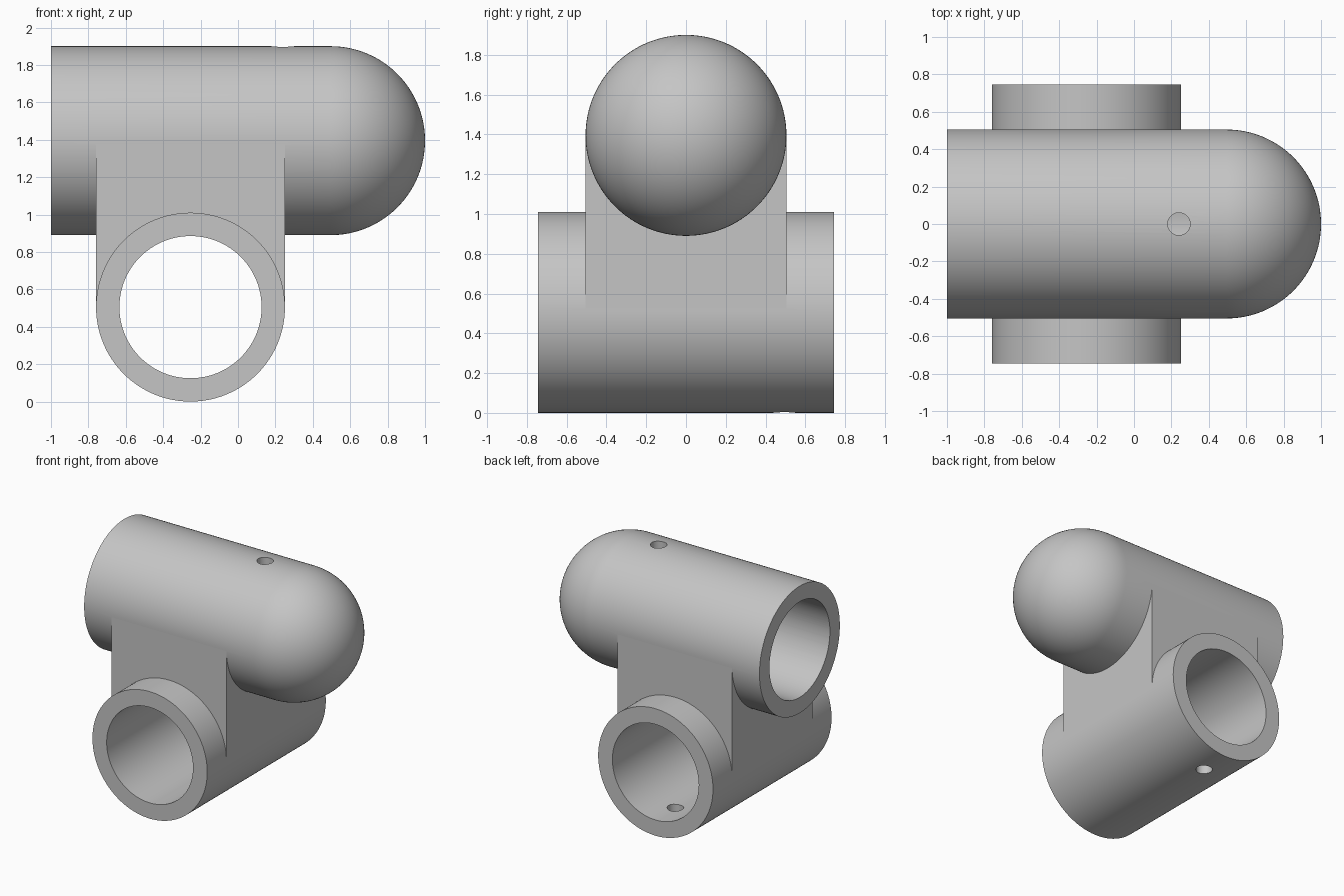
import bpy, bmesh
from math import pi, sin, cos
from mathutils import Matrix

cube = bpy.data.objects.get("Cube")
if cube:
    bpy.data.objects.remove(cube, do_unlink=True)

R, BORE, PIN = 0.505, 0.38, 0.06      # outer, bore and pin hole radii
TOP_Z = 1.395                         # axis height of the closed tube
LOW_X, LOW_Z = -0.254, 0.505          # axis of the open tube
DOME_X, HALF = 0.495, 0.745           # dome centre, half length of open tube
SEG = 128

grey = bpy.data.materials.new("light grey")
grey.use_nodes = True
colour = (0.56, 0.56, 0.56, 1)
grey.diffuse_color = colour
grey.node_tree.nodes["Principled BSDF"].inputs["Base Color"].default_value = colour


def make(name, bm):
    bmesh.ops.recalc_face_normals(bm, faces=bm.faces)
    mesh = bpy.data.meshes.new(name)
    bm.to_mesh(mesh)
    bm.free()
    ob = bpy.data.objects.new(name, mesh)
    bpy.context.collection.objects.link(ob)
    mesh.materials.append(grey)
    return ob


def rod(name, radius, length, axis, centre, seg=SEG):
    turn = {"x": Matrix.Rotation(pi / 2, 4, "Y"),
            "y": Matrix.Rotation(pi / 2, 4, "X"),
            "z": Matrix()}[axis]
    bm = bmesh.new()
    bmesh.ops.create_cone(bm, cap_ends=True, segments=seg, radius1=radius,
                          radius2=radius, depth=length,
                          matrix=Matrix.Translation(centre) @ turn)
    return make(name, bm)


def domed_rod(name):
    # Half profile spun about the x axis
    steps = 32
    profile = [(-1, 0), (-1, R)]
    profile += [(DOME_X + R * sin(pi / 2 * i / steps), R * cos(pi / 2 * i / steps))
                for i in range(steps)] + [(DOME_X + R, 0)]
    bm = bmesh.new()
    verts = [bm.verts.new((x, 0, r)) for x, r in profile]
    edges = [bm.edges.new(pair) for pair in zip(verts, verts[1:])]
    bmesh.ops.spin(bm, geom=verts + edges, cent=(0, 0, 0), axis=(1, 0, 0),
                   angle=2 * pi, steps=SEG, use_merge=True)
    bmesh.ops.remove_doubles(bm, verts=bm.verts, dist=0.0001)
    bmesh.ops.translate(bm, verts=bm.verts, vec=(0, 0, TOP_Z))
    return make(name, bm)


def block(name):
    # A hair narrower than the tubes, so the faces meet cleanly
    side = 2 * R - 0.001
    bm = bmesh.new()
    bmesh.ops.create_cube(bm, size=1)
    bmesh.ops.scale(bm, verts=bm.verts, vec=(side, side, TOP_Z - LOW_Z))
    bmesh.ops.translate(bm, verts=bm.verts, vec=(LOW_X, 0, (TOP_Z + LOW_Z) / 2))
    return make(name, bm)


def combine(target, tool, operation):
    mod = target.modifiers.new(operation.lower(), "BOOLEAN")
    mod.object, mod.operation, mod.solver = tool, operation, "EXACT"
    bpy.context.view_layer.update()
    graph = bpy.context.evaluated_depsgraph_get()
    result = bpy.data.meshes.new_from_object(target.evaluated_get(graph))
    target.modifiers.clear()
    target.data = result
    bpy.data.objects.remove(tool, do_unlink=True)


# Solid body
body = domed_rod("crossed_tube_connector")
combine(body, block("joining_block"), "UNION")
combine(body, rod("open_tube", R, 2 * HALF, "y", (LOW_X, 0, LOW_Z)), "UNION")

# Blind bore, through bore and the two pin holes
cutters = [
    rod("blind_bore", BORE, 2, "x", (DOME_X - 1, 0, TOP_Z)),
    rod("through_bore", BORE, 2, "y", (LOW_X, 0, LOW_Z)),
    rod("top_pin_hole", PIN, 0.4, "z", (0.24, 0, TOP_Z + R), 48),
    rod("bottom_pin_hole", PIN, 0.4, "z", (LOW_X, HALF - 0.25, 0), 48),
]
for cutter in cutters:
    combine(body, cutter, "DIFFERENCE")

# One material, smooth curves, crisp edges and truly flat planes
body.data.materials.clear()
body.data.materials.append(grey)
bpy.ops.object.select_all(action="DESELECT")
body.select_set(True)
bpy.context.view_layer.objects.active = body
bpy.ops.object.shade_smooth_by_angle(angle=pi / 6)
for face in body.data.polygons:
    face.material_index = 0
    if max(abs(face.normal.x), abs(face.normal.y)) > 0.99999:
        face.use_smooth = False
